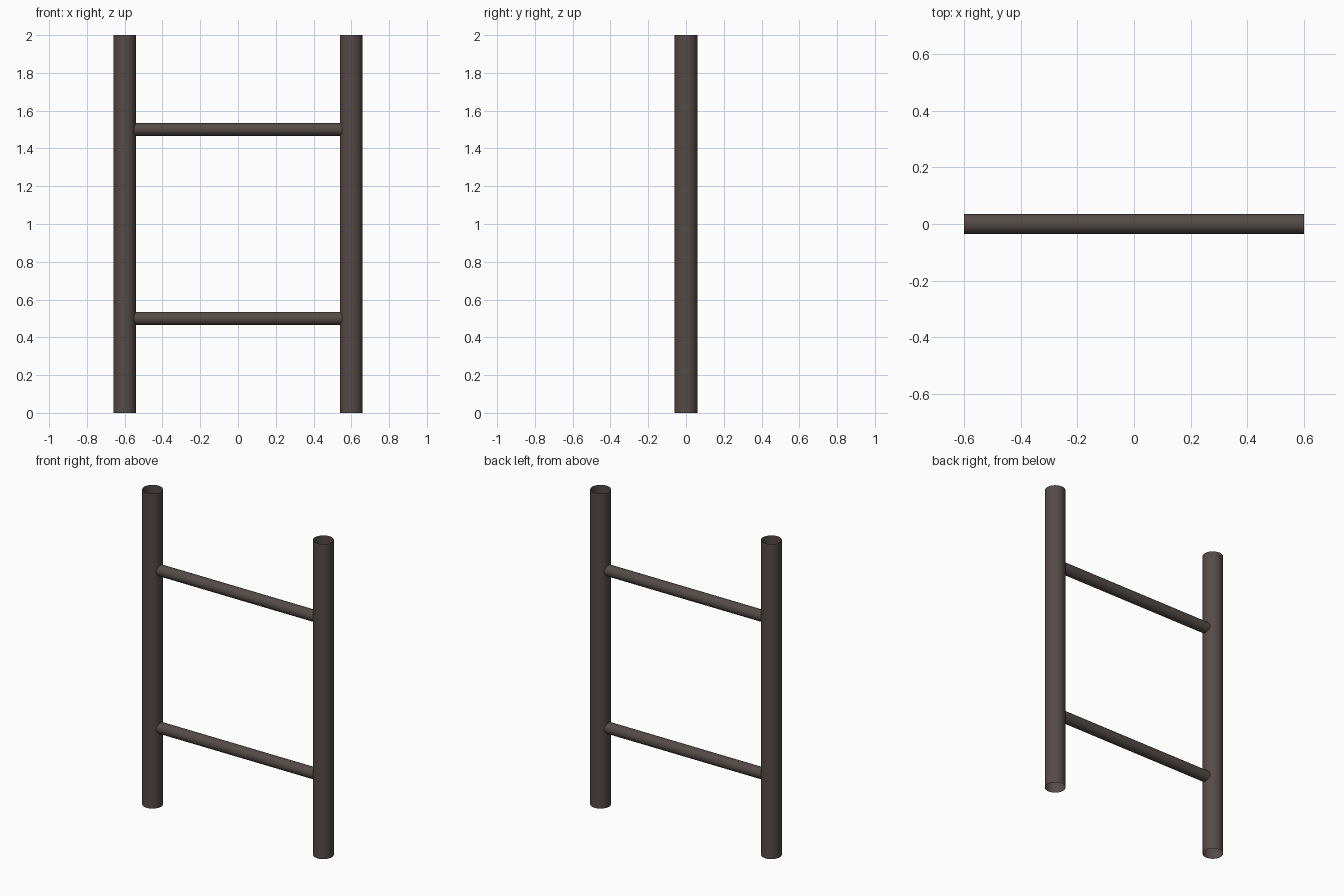
import bpy
from math import pi

if "Cube" in bpy.data.objects:
    bpy.data.objects.remove(bpy.data.objects["Cube"])

# Dark brown painted metal
mat = bpy.data.materials.new("dark_brown")
mat.diffuse_color = (0.09, 0.07, 0.063, 1.0)
mat.use_nodes = True
mat.node_tree.nodes["Principled BSDF"].inputs["Base Color"].default_value = mat.diffuse_color


def tube(name, radius, length, location, rotation=(0, 0, 0)):
    """Open-ended smooth tube, centred on location."""
    bpy.ops.mesh.primitive_cylinder_add(
        vertices=32, radius=radius, depth=length, end_fill_type='NOTHING',
        location=location, rotation=rotation)
    obj = bpy.context.object
    obj.name = name
    obj.data.materials.append(mat)
    bpy.ops.object.shade_smooth_by_angle()
    return obj


# Upright posts
for side, x in (("left", -0.6), ("right", 0.6)):
    tube(f"{side}_post", 0.06, 2.0, (x, 0, 1.0))

# Cross rungs, running between the post centre lines
for level, z in (("lower", 0.5), ("upper", 1.5)):
    tube(f"{level}_rung", 0.035, 1.2, (0, 0, z), (0, pi / 2, 0))
